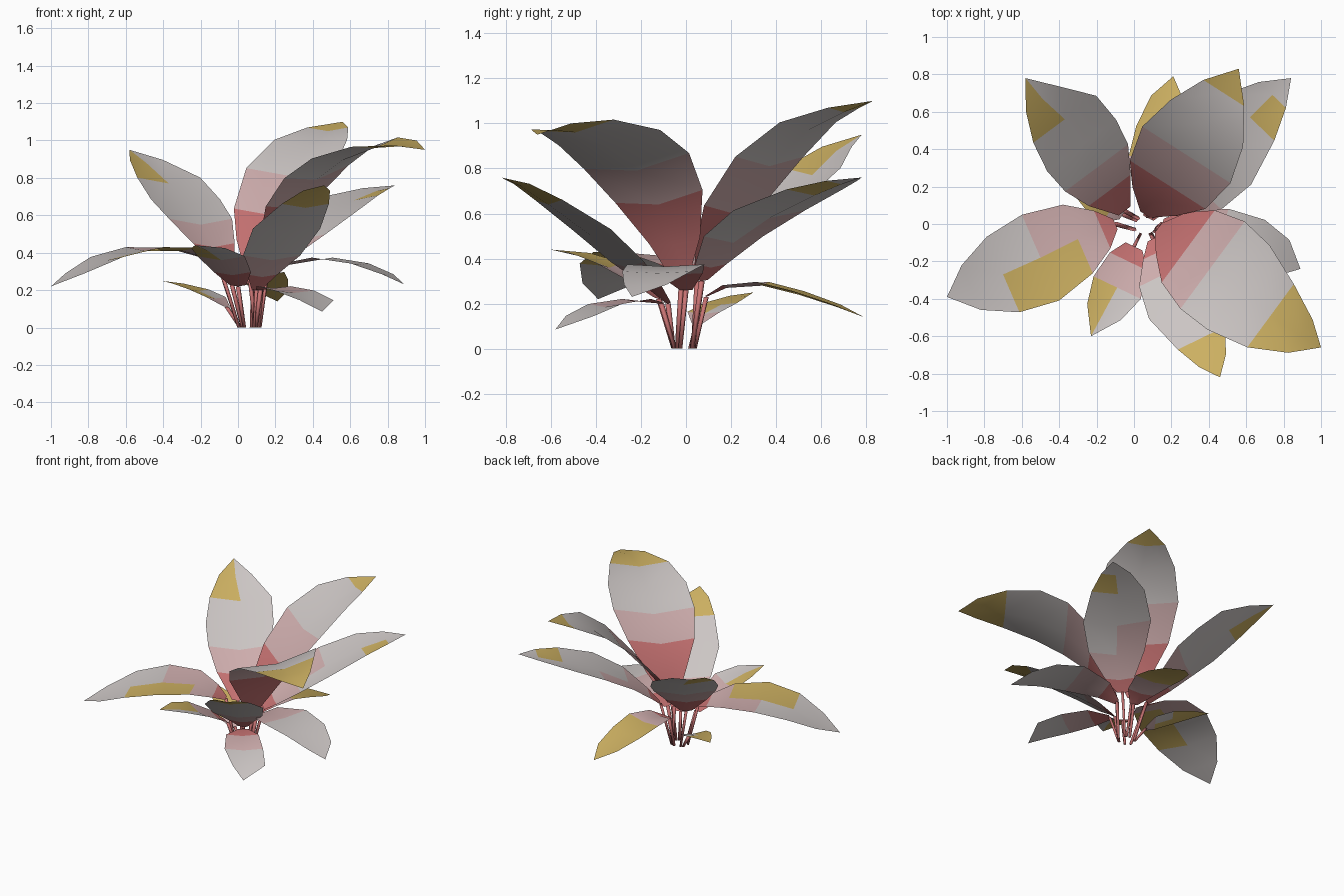
import bpy, math
from mathutils import Vector

if "Cube" in bpy.data.objects:
    bpy.data.objects.remove(bpy.data.objects["Cube"])


def material(name, rgb):
    m = bpy.data.materials.new(name)
    m.diffuse_color = (*rgb, 1)
    m.use_nodes = True
    m.node_tree.nodes["Principled BSDF"].inputs["Base Color"].default_value = m.diffuse_color
    return m


MATS = {
    "r": material("red", (0.57, 0.17, 0.17)),
    "p": material("pink", (0.62, 0.42, 0.42)),
    "g": material("pale_grey", (0.60, 0.56, 0.55)),
    "y": material("ochre", (0.60, 0.43, 0.12)),
}
KEYS = list(MATS)


def make_object(name, verts, faces, colours):
    me = bpy.data.meshes.new(name)
    me.from_pydata(verts, [], faces)
    for m in MATS.values():
        me.materials.append(m)
    for poly, c in zip(me.polygons, colours):
        poly.material_index = KEYS.index(c)
        poly.use_smooth = True
    ob = bpy.data.objects.new(name, me)
    bpy.context.collection.objects.link(ob)
    return ob


def leaf(name, rows, left, right, fold=0.15, roll=0.0):
    """Blade lofted along its midrib; rows are (x, y, z, half width).
    left / right give one colour letter per segment of each half.
    fold lifts both edges, roll lifts the left and drops the right."""
    axis = Vector(rows[-1][:2]) - Vector(rows[0][:2])
    axis.normalize()
    side = Vector((axis.y, -axis.x, 0))          # right hand side of the blade
    up = Vector((0, 0, 1))
    verts = []
    for x, y, z, w in rows[:-1]:
        mid = Vector((x, y, z))
        verts += [mid - side * w + up * (fold + roll) * w, mid,
                  mid + side * w + up * (fold - roll) * w]
    tip = len(verts)
    verts.append(Vector(rows[-1][:3]))
    faces, cols = [], []
    n = len(rows) - 1
    for i in range(n):
        a, b = 3 * i, 3 * i + 3
        if i < n - 1:
            faces += [(a, a + 1, b + 1, b), (a + 1, a + 2, b + 2, b + 1)]
        else:
            faces += [(a, a + 1, tip), (a + 1, a + 2, tip)]
        cols += [left[i], right[i]]
    make_object("leaf_" + name, verts, faces, cols)

    # Thin square stalk from the crown to the blade
    foot = Vector((0.06 + 0.06 * axis.x, 0.05 * axis.y - 0.01, 0))
    top = Vector(rows[0][:3])
    sv = []
    for p, r in ((foot, 0.010), (top, 0.013)):
        for k in range(4):
            t = math.pi / 2 * k + math.pi / 4
            sv.append(p + (side * math.cos(t) + axis.to_3d() * math.sin(t)) * r)
    sf = [(k, (k + 1) % 4, 4 + (k + 1) % 4, 4 + k) for k in range(4)]
    make_object("stalk_" + name, sv, sf + [(3, 2, 1, 0), (4, 5, 6, 7)], "r" * 6)


# Tall upper leaves
leaf("back_left", [(-.05, .07, .30, .04), (-.13, .18, .43, .14), (-.20, .30, .55, .21),
                   (-.28, .42, .65, .23), (-.37, .56, .77, .21), (-.49, .67, .88, .11),
                   (-.58, .78, .95, 0)], "rpggyy", "rpgggg")
leaf("back", [(.06, .05, .30, .03), (.11, .12, .45, .14), (.18, .21, .60, .24),
              (.28, .37, .81, .28), (.39, .54, .97, .23), (.48, .70, 1.05, .13),
              (.56, .83, 1.10, 0)], "rrpggy", "rrpggy")
leaf("back_right", [(.16, .07, .30, .04), (.22, .11, .36, .10), (.33, .21, .47, .19),
                    (.46, .37, .58, .23), (.62, .57, .68, .18), (.74, .69, .73, .10),
                    (.84, .78, .76, 0)], "rppggg", "rpggyg", 0.15)
leaf("front_right", [(.13, -.02, .28, .03), (.20, -.05, .46, .14), (.29, -.12, .64, .24),
                     (.42, -.22, .79, .29), (.56, -.34, .895, .28), (.73, -.49, .96, .21),
                     (.89, -.60, .97, .11), (1.0, -.66, .95, 0)], "rrpggyy", "rrpggyy",
     0.15, 0.12)
leaf("front", [(.10, -.08, .20, .03), (.13, -.15, .27, .09), (.18, -.26, .36, .17),
               (.26, -.42, .50, .20), (.36, -.61, .64, .14), (.42, -.73, .72, .08),
               (.46, -.82, .76, 0)], "rpggyy", "rpggyy")

# Low spreading leaves
leaf("left", [(-.10, 0, .33, .03), (-.17, -.03, .37, .11), (-.30, -.08, .41, .20),
              (-.50, -.18, .41, .25), (-.70, -.27, .36, .22), (-.87, -.34, .28, .13),
              (-1.0, -.39, .22, 0)], "rpyygg", "rppggg", 0.08)
leaf("front_left", [(.00, -.12, .22, .05), (-.03, -.20, .28, .11), (-.09, -.34, .36, .14),
                    (-.16, -.47, .41, .10), (-.23, -.60, .44, 0)], "rpgg", "rpyy")
leaf("low_back", [(.08, .09, .23, .03), (.09, .18, .27, .10), (.11, .34, .28, .14),
                  (.14, .50, .24, .13), (.18, .67, .185, .09), (.21, .79, .14, 0)],
     "rpyyy", "rpyyy", 0.12)
leaf("low_right", [(.15, 0, .26, .03), (.24, -.03, .33, .11), (.45, -.09, .365, .18),
                   (.65, -.13, .335, .16), (.80, -.18, .28, .10), (.89, -.24, .23, 0)],
     "rpggg", "rpggg", 0.05)
leaf("low_front_right", [(.12, -.11, .20, .03), (.19, -.22, .21, .11), (.30, -.36, .185, .13),
                         (.42, -.47, .135, .11), (.45, -.58, .085, 0)], "rpgg", "rpgg", 0.1)
leaf("low_back_left", [(-.06, .05, .11, .03), (-.12, .08, .155, .09), (-.21, .155, .195, .09),
                       (-.32, .235, .23, .05), (-.41, .30, .25, 0)], "pyyy", "pgyy", 0.1)
